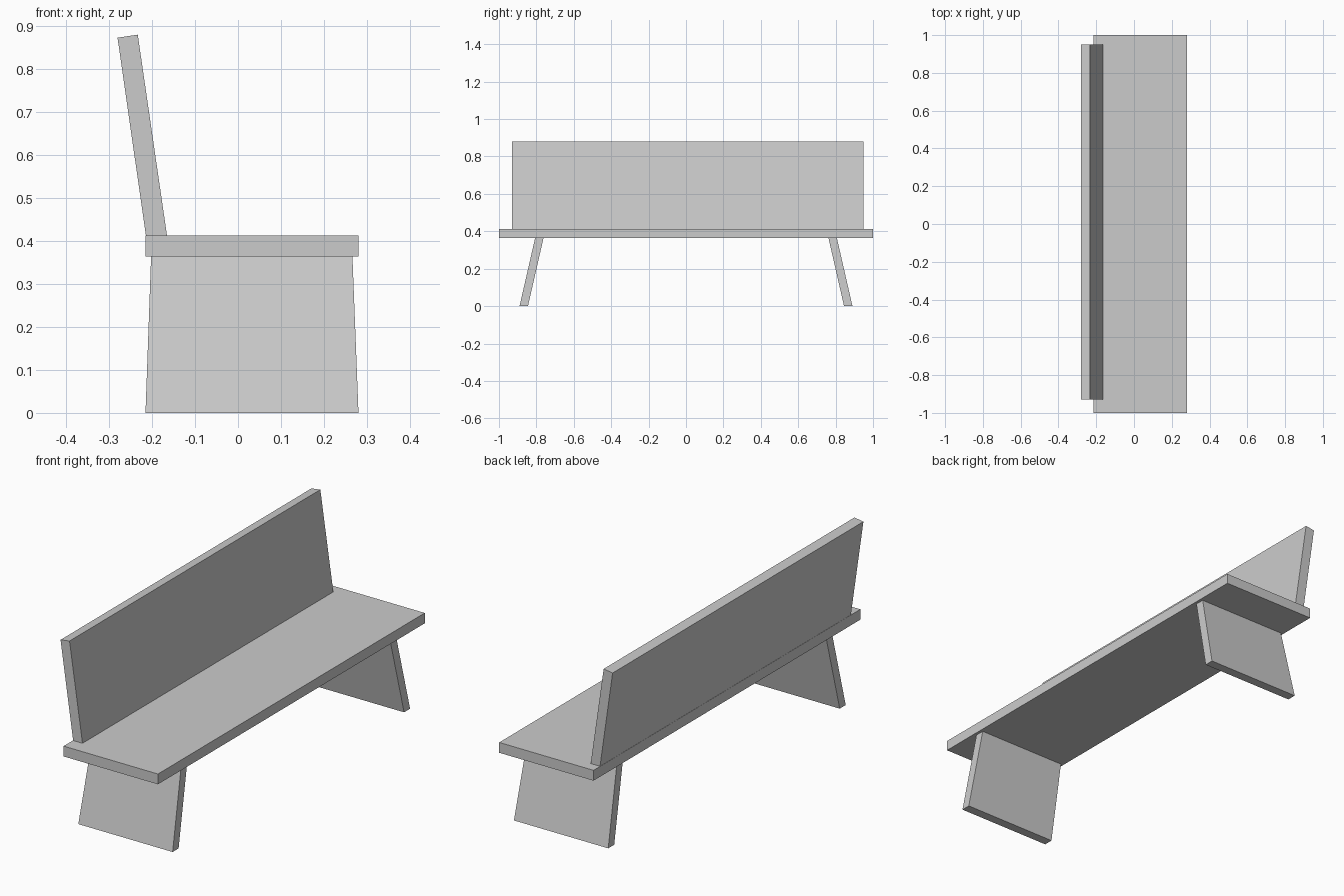
import bpy
import bmesh

cube = bpy.data.objects.get("Cube")
if cube:
    bpy.data.objects.remove(cube, do_unlink=True)

grey = bpy.data.materials.new("plain grey")
grey.use_nodes = True
colour = (0.6, 0.6, 0.6, 1)
grey.diffuse_color = colour
grey.node_tree.nodes["Principled BSDF"].inputs["Base Color"].default_value = colour


def board(name, start, end):
    """Solid board joining two matching four-cornered ends."""
    bm = bmesh.new()
    a = [bm.verts.new(p) for p in start]
    b = [bm.verts.new(p) for p in end]
    bm.faces.new(a)
    bm.faces.new(b)
    for i in range(4):
        j = (i + 1) % 4
        bm.faces.new((a[i], a[j], b[j], b[i]))
    bmesh.ops.recalc_face_normals(bm, faces=bm.faces)
    mesh = bpy.data.meshes.new(name)
    bm.to_mesh(mesh)
    bm.free()
    mesh.materials.append(grey)
    obj = bpy.data.objects.new(name, mesh)
    bpy.context.collection.objects.link(obj)


def rectangle(x0, x1, y0, y1, z):
    return [(x0, y0, z), (x1, y0, z), (x1, y1, z), (x0, y1, z)]


SEAT_BOTTOM, SEAT_TOP = 0.363, 0.412
BACK, FRONT = -0.215, 0.28

# Seat plank
board("seat", rectangle(BACK, FRONT, -1, 1, SEAT_BOTTOM),
      rectangle(BACK, FRONT, -1, 1, SEAT_TOP))

# Leaning backrest, extruded from its end profile
profile = [(-0.214, SEAT_TOP), (-0.165, SEAT_TOP), (-0.233, 0.879), (-0.28, 0.872)]
board("backrest", [(x, -0.93, z) for x, z in profile],
      [(x, 0.95, z) for x, z in profile])

# Splayed slab legs, slightly wider at the floor
for name, side in (("right_leg", -1), ("left_leg", 1)):
    board(name, rectangle(BACK, FRONT, side * 0.845, side * 0.89, 0),
          rectangle(-0.202, 0.266, side * 0.762, side * 0.807, SEAT_BOTTOM))
